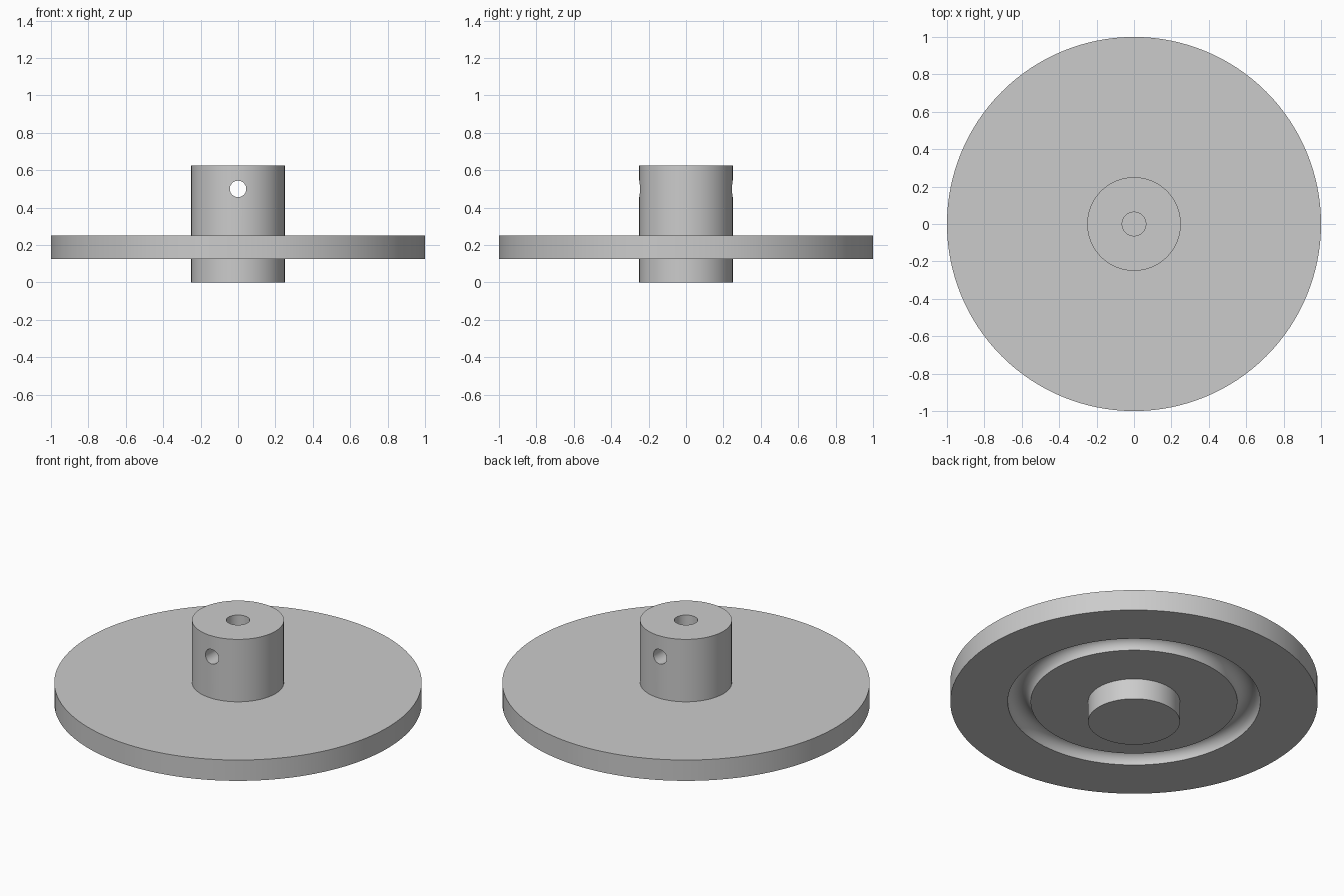
import bpy
import bmesh
import math

SEGMENTS = 128
HUB_R, HUB_TOP = 0.25, 0.625
DISC_BOTTOM, DISC_TOP = 0.125, 0.25
BORE_R, BORE_FLOOR = 0.0635, 0.125
PIN_R, PIN_Z = 0.044, 0.5
GROOVE_AT, GROOVE_R = 0.625, 0.0625

default = bpy.data.objects.get("Cube")
if default:
    bpy.data.objects.remove(default, do_unlink=True)

grey = bpy.data.materials.new("plain grey")
grey.use_nodes = True
colour = (0.6, 0.6, 0.6, 1)
grey.diffuse_color = colour
grey.node_tree.nodes["Principled BSDF"].inputs["Base Color"].default_value = colour


def lathe(name, profile):
    """Revolve a (radius, height) profile about the z axis."""
    bm = bmesh.new()
    verts = [bm.verts.new((r, 0, z)) for r, z in profile]
    edges = [bm.edges.new(pair) for pair in zip(verts, verts[1:])]
    bmesh.ops.spin(bm, geom=verts + edges, cent=(0, 0, 0), axis=(0, 0, 1),
                   angle=math.tau, steps=SEGMENTS, use_duplicate=False)
    bmesh.ops.remove_doubles(bm, verts=bm.verts, dist=1e-5)
    bmesh.ops.recalc_face_normals(bm, faces=bm.faces)
    mesh = bpy.data.meshes.new(name)
    bm.to_mesh(mesh)
    bm.free()
    mesh.materials.append(grey)
    obj = bpy.data.objects.new(name, mesh)
    bpy.context.collection.objects.link(obj)
    return obj


def select_only(obj):
    bpy.ops.object.select_all(action='DESELECT')
    obj.select_set(True)
    bpy.context.view_layer.objects.active = obj


# Disc with a half-round groove in its underside
steps = 16
groove = [(GROOVE_AT - GROOVE_R * math.cos(math.pi * i / steps),
           DISC_BOTTOM + GROOVE_R * math.sin(math.pi * i / steps))
          for i in range(steps + 1)]
disc = lathe("disc", [(HUB_R, DISC_BOTTOM), *groove, (1, DISC_BOTTOM),
                      (1, DISC_TOP), (HUB_R, DISC_TOP)])

# Hub with a blind bore from the top
hub = lathe("hub", [(0, 0), (HUB_R, 0), (HUB_R, HUB_TOP), (BORE_R, HUB_TOP),
                    (BORE_R, BORE_FLOOR), (0, BORE_FLOOR)])

# Cross hole through the hub, front to back
bpy.ops.mesh.primitive_cylinder_add(vertices=48, radius=PIN_R, depth=1,
                                    location=(0, 0, PIN_Z),
                                    rotation=(math.pi / 2, 0, 0))
cutter = bpy.context.object
cutter.name = "cross_hole_cutter"
cutter.hide_render = True
cutter.data.materials.append(grey)

select_only(hub)
cut = hub.modifiers.new("cross hole", 'BOOLEAN')
cut.operation = 'DIFFERENCE'
cut.solver = 'EXACT'
cut.object = cutter
bpy.ops.object.modifier_apply(modifier=cut.name)
bpy.data.objects.remove(cutter, do_unlink=True)

# Smooth walls with crisp rims
for part in (disc, hub):
    select_only(part)
    bpy.ops.object.shade_smooth_by_angle(angle=math.radians(30))
